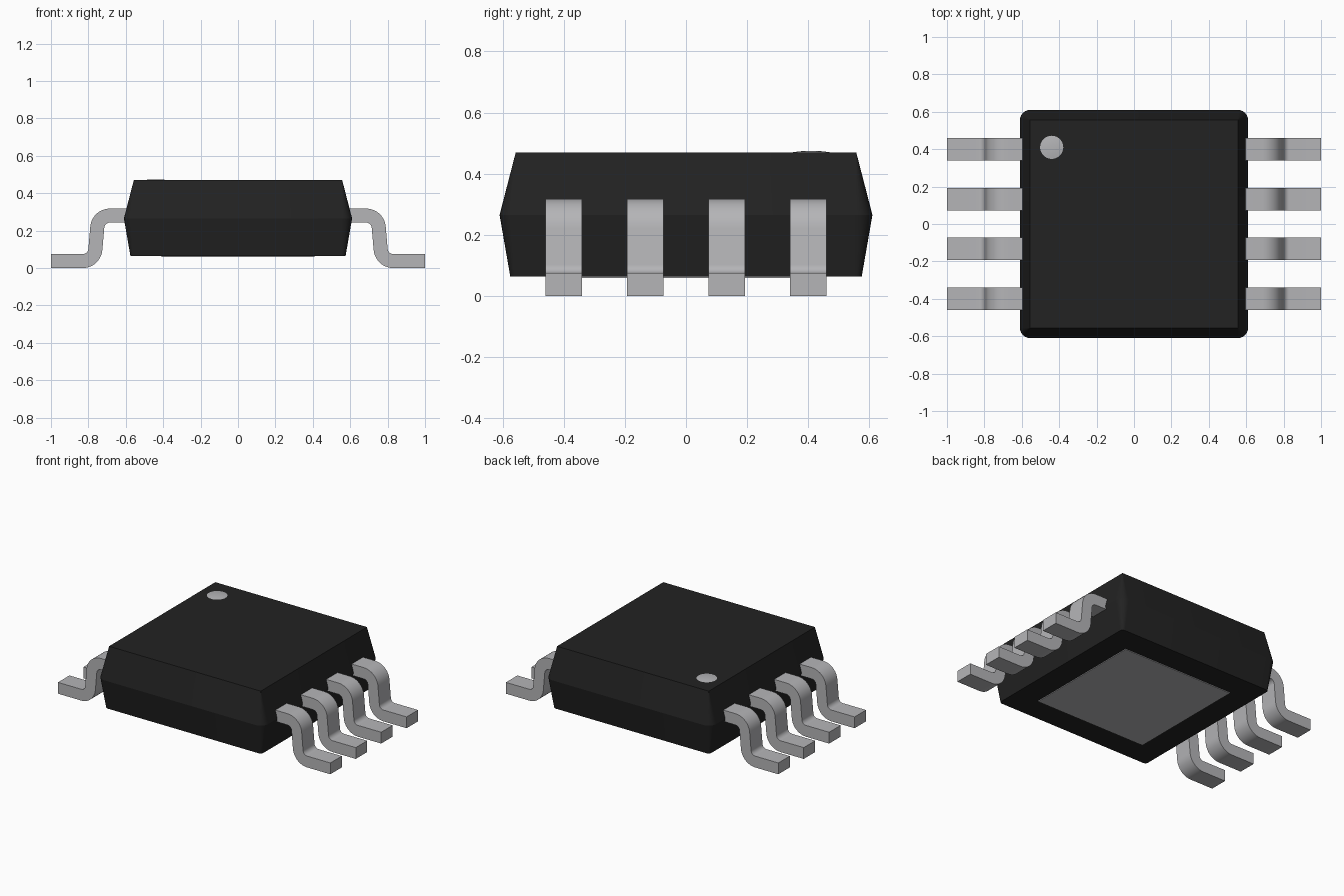
import bpy, bmesh, math

if "Cube" in bpy.data.objects:
    bpy.data.objects.remove(bpy.data.objects["Cube"])


def material(name, rgb):
    m = bpy.data.materials.new(name)
    m.diffuse_color = (*rgb, 1.0)
    m.use_nodes = True
    m.node_tree.nodes["Principled BSDF"].inputs["Base Color"].default_value = m.diffuse_color
    return m


BLACK = material("black_plastic", (0.016, 0.016, 0.016))
METAL = material("tinned_metal", (0.46, 0.46, 0.475))


def finish(name, bm, mat, angle=25):
    bmesh.ops.recalc_face_normals(bm, faces=bm.faces)
    mesh = bpy.data.meshes.new(name)
    bm.to_mesh(mesh)
    bm.free()
    mesh.materials.append(mat)
    ob = bpy.data.objects.new(name, mesh)
    bpy.context.collection.objects.link(ob)
    bpy.ops.object.select_all(action='DESELECT')
    ob.select_set(True)
    bpy.context.view_layer.objects.active = ob
    bpy.ops.object.shade_smooth_by_angle(angle=math.radians(angle))
    return ob


def arc(cx, cz, r, a0, a1, n=10):
    """Points on an arc, angles in degrees."""
    angles = [math.radians(a0 + (a1 - a0) * i / n) for i in range(n + 1)]
    return [(cx + r * math.cos(a), cz + r * math.sin(a)) for a in angles]


def rounded_square(half, r, n=6):
    c = half - r
    pts = []
    for k, (sx, sy) in enumerate([(1, 1), (-1, 1), (-1, -1), (1, -1)]):
        pts += arc(c * sx, c * sy, r, 90 * k, 90 * k + 90, n)
    return pts


def loft(rings):
    """Closed solid through rings given as (points, z)."""
    bm = bmesh.new()
    loops = [[bm.verts.new((x, y, z)) for x, y in pts] for pts, z in rings]
    for a, b in zip(loops, loops[1:]):
        for i in range(len(a)):
            j = (i + 1) % len(a)
            bm.faces.new((a[i], a[j], b[j], b[i]))
    bm.faces.new(loops[0])
    bm.faces.new(loops[-1])
    return bm


# Moulded body: widest at the parting line, tapering up and down
finish("body", loft([(rounded_square(0.575, 0.02), 0.064),
                     (rounded_square(0.61, 0.055), 0.265),
                     (rounded_square(0.557, 0.002), 0.47)]), BLACK, 20)

# Thermal pad, a thin plate under the body
bm = bmesh.new()
bmesh.ops.create_cube(bm, size=1)
for v in bm.verts:
    v.co = (v.co.x * 0.82, v.co.y * 0.82, 0.0625 + v.co.z * 0.007)
finish("thermal_pad", bm, METAL)

# Pin one marker, a very shallow dome
dome = []
for t in (1.0, 0.75, 0.5, 0.25):
    ring = [(-0.44 + x, 0.41 + y) for x, y in arc(0, 0, 0.062 * t, 0, 348.75, 31)]
    dome.append((ring, 0.47 + 0.005 * (1 - t * t)))
finish("pin_one_marker", loft(dome), METAL)

# Gull-wing lead profile in x and z: shoulder bend, near-vertical leg, foot bend
R_IN, R_OUT = 0.03, 0.105
C1, C2 = (0.685, 0.213), (0.83, 0.105)
profile = ([(0.56, 0.318)] + arc(*C1, R_OUT, 90, 5) + arc(*C2, R_IN, 185, 270)
           + [(1.0, 0.075), (1.0, 0.0)]
           + arc(*C2, R_OUT, 270, 185) + arc(*C1, R_IN, 5, 90) + [(0.56, 0.243)])


def lead(name, side, y):
    bm = bmesh.new()
    face = bm.faces.new([bm.verts.new((side * x, y - 0.06, z)) for x, z in profile])
    ext = bmesh.ops.extrude_face_region(bm, geom=[face])["geom"]
    bmesh.ops.translate(bm, vec=(0, 0.12, 0),
                        verts=[g for g in ext if isinstance(g, bmesh.types.BMVert)])
    finish(name, bm, METAL)


for side, label in ((-1, "left"), (1, "right")):
    for i in range(4):
        lead(f"{label}_lead_{i + 1}", side, -0.4 + i * 0.2667)
